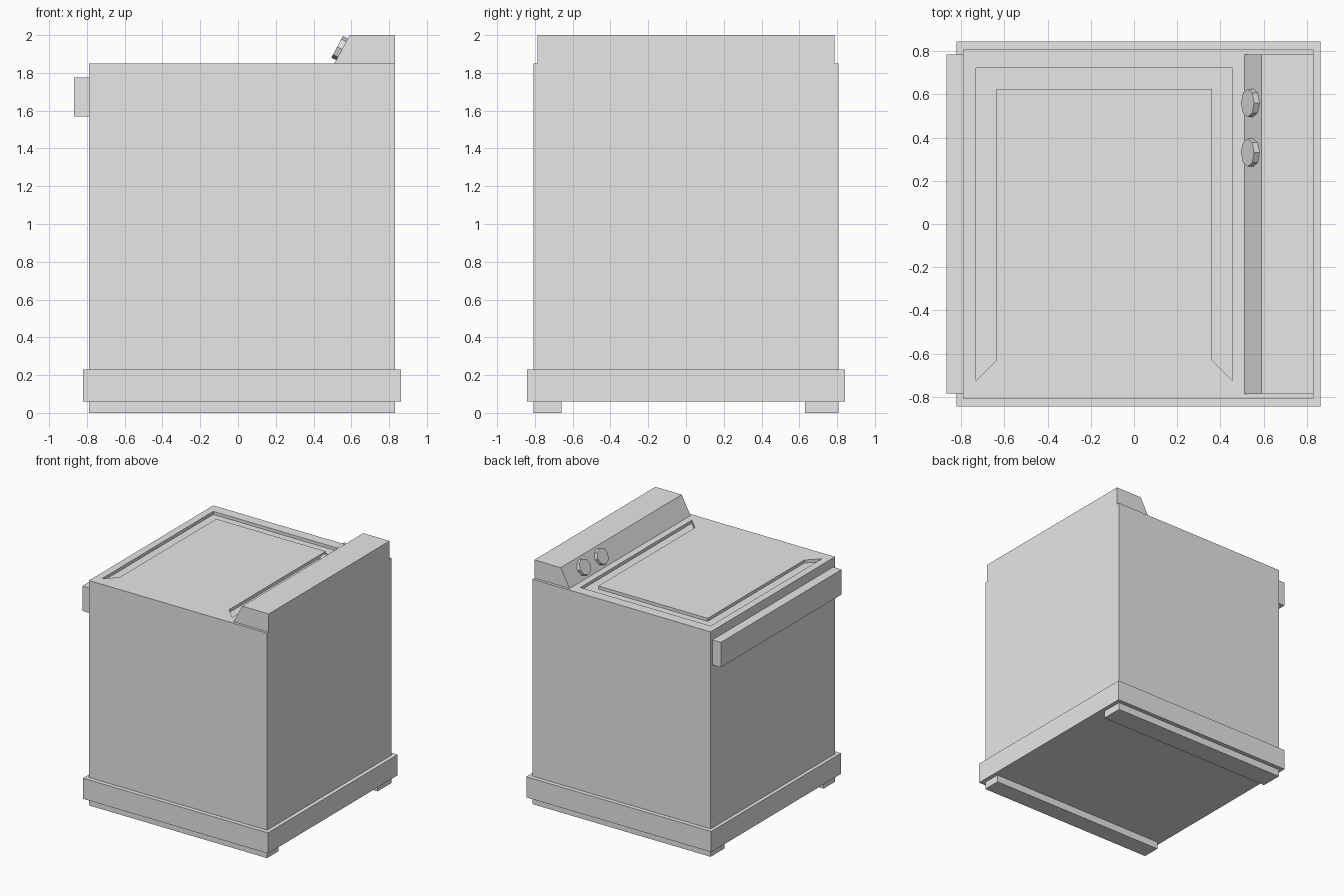
import bpy
import bmesh
from math import atan2
from mathutils import Vector

if "Cube" in bpy.data.objects:
    bpy.data.objects.remove(bpy.data.objects["Cube"], do_unlink=True)

enamel = bpy.data.materials.new("light_grey_enamel")
enamel.use_nodes = True
GREY = (0.8, 0.8, 0.8, 1)
enamel.diffuse_color = GREY
enamel.node_tree.nodes["Principled BSDF"].inputs["Base Color"].default_value = GREY


def make_object(name, bm):
    bmesh.ops.recalc_face_normals(bm, faces=bm.faces)
    mesh = bpy.data.meshes.new(name)
    bm.to_mesh(mesh)
    bm.free()
    mesh.materials.append(enamel)
    obj = bpy.data.objects.new(name, mesh)
    bpy.context.collection.objects.link(obj)
    return obj


def prism(name, points, offset):
    """Extrude a closed outline of 3D points along an offset."""
    bm = bmesh.new()
    face = bm.faces.new([bm.verts.new(p) for p in points])
    moved = bmesh.ops.extrude_face_region(bm, geom=[face], use_keep_orig=True)["geom"]
    verts = [v for v in moved if isinstance(v, bmesh.types.BMVert)]
    bmesh.ops.translate(bm, verts=verts, vec=offset)
    return make_object(name, bm)


def box(name, x, y, z):
    outline = [(x[0], y[0], z[0]), (x[1], y[0], z[0]),
               (x[1], y[1], z[0]), (x[0], y[1], z[0])]
    return prism(name, outline, (0, 0, z[1] - z[0]))


# Cabinet, plinth band, feet rails and front handle
TOP = 1.85
cabinet = box("cabinet", (-0.79, 0.83), (-0.808, 0.808), (0.1, TOP))
box("plinth_band", (-0.82, 0.863), (-0.843, 0.843), (0.06, 0.23))
box("foot_rail_front", (-0.79, 0.83), (-0.808, -0.66), (0, 0.06))
box("foot_rail_back", (-0.79, 0.83), (0.63, 0.808), (0, 0.06))
box("handle", (-0.867, -0.79), (-0.785, 0.785), (1.57, 1.775))

# U-shaped lid groove with mitred ends, cut into the top
groove = [(-0.73, -0.725), (-0.73, 0.722), (0.455, 0.722), (0.455, -0.725),
          (0.36, -0.63), (0.36, 0.625), (-0.635, 0.625), (-0.635, -0.63)]
cutter = prism("groove_cutter", [(x, y, TOP - 0.025) for x, y in groove], (0, 0, 0.1))
cutter.hide_render = True
cutter.hide_viewport = True
cutter.display_type = 'WIRE'
cut = cabinet.modifiers.new("lid_groove", 'BOOLEAN')
cut.operation = 'DIFFERENCE'
cut.solver = 'EXACT'
cut.object = cutter

# Control console with a sloping face
low, high = Vector((0.51, 0, TOP)), Vector((0.59, 0, 2.0))
profile = [low, high, Vector((0.83, 0, 2.0)), Vector((0.83, 0, TOP))]
prism("control_console", [p + Vector((0, -0.787, 0)) for p in profile], (0, 1.572, 0))

# Octagonal knobs seated on the slope
slope = (high - low).normalized()
normal = Vector((-slope.z, 0, slope.x))
for name, y in (("knob_left", 0.56), ("knob_right", 0.33)):
    bm = bmesh.new()
    bmesh.ops.create_cone(bm, cap_ends=True, segments=8, radius1=0.065,
                          radius2=0.065, depth=0.028)
    knob = make_object(name, bm)
    knob.rotation_euler.y = atan2(normal.x, normal.z)
    knob.location = (low + high) / 2 + normal * 0.014 + Vector((0, y, 0))
